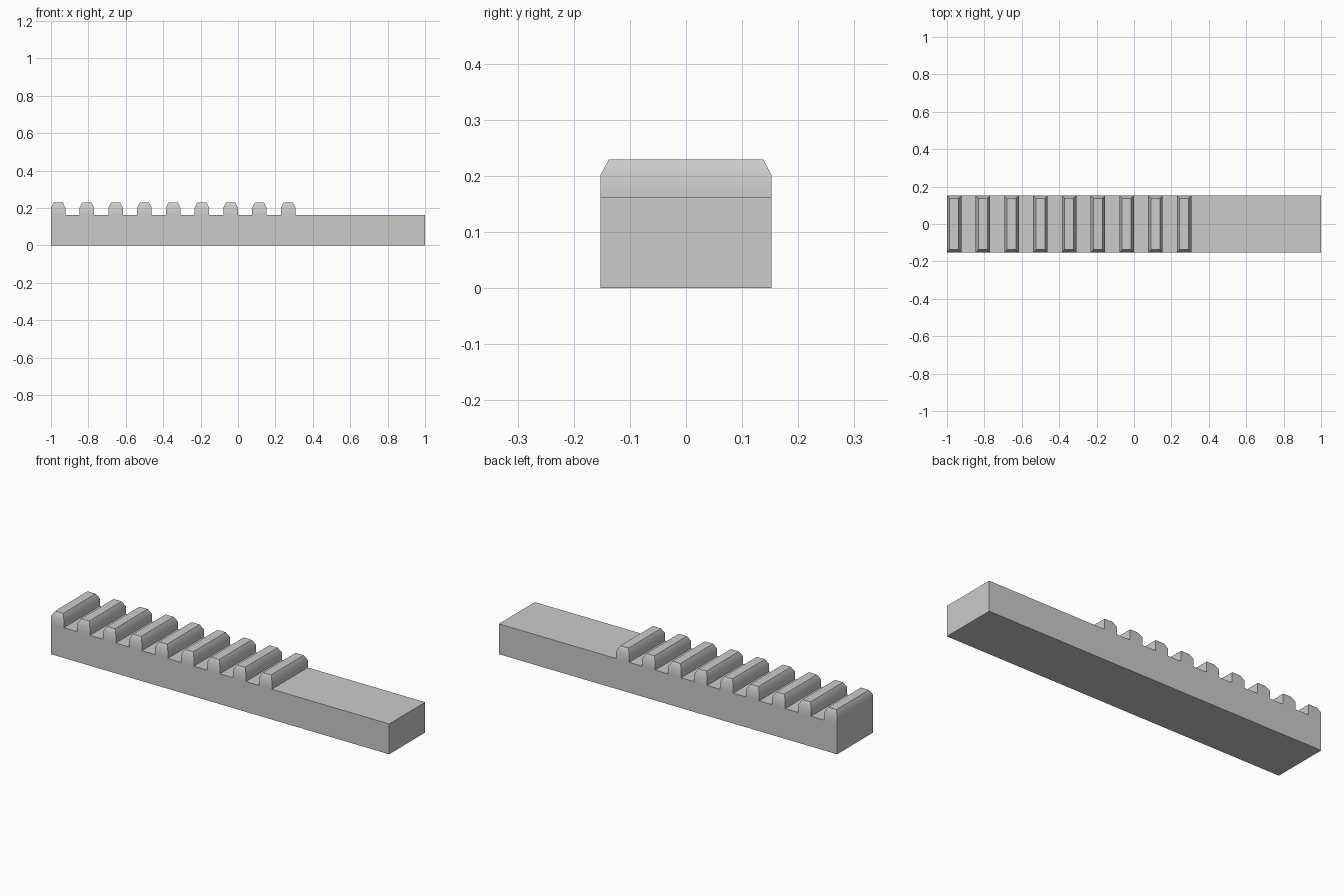
import bpy
import bmesh

if "Cube" in bpy.data.objects:
    bpy.data.objects.remove(bpy.data.objects["Cube"])

HALF_Y = 0.152
BAR_TOP, SHOULDER, CREST = 0.162, 0.202, 0.229
COUNT, PITCH, WIDTH = 9, 0.1537, 0.077
INSET = 0.0145

grey = bpy.data.materials.new("plain grey")
grey.use_nodes = True
colour = (0.6, 0.6, 0.6, 1)
grey.diffuse_color = colour
grey.node_tree.nodes["Principled BSDF"].inputs["Base Color"].default_value = colour

# Top strip of the bar, divided at the tooth edges
stations = []
for i in range(COUNT):
    start = -1 + i * PITCH
    stations += [start, start + WIDTH]
stations.append(1)

bm = bmesh.new()
rows = [[bm.verts.new((x, y, BAR_TOP)) for y in (-HALF_Y, HALF_Y)] for x in stations]
strip = [bm.faces.new((a[0], b[0], b[1], a[1])) for a, b in zip(rows, rows[1:])]
tooth_bases = strip[0::2]

# Bar body: sides hang from the strip's outline, closed by one bottom face
outline = [e for e in bm.edges if e.is_boundary]
low = bmesh.ops.extrude_edge_only(bm, edges=outline)["geom"]
for v in low:
    if isinstance(v, bmesh.types.BMVert):
        v.co.z = 0
bmesh.ops.holes_fill(bm, edges=[e for e in bm.edges if e.is_boundary])


def raise_face(face, z, inset):
    """Extrude a rectangular face up to z, drawing its sides in by inset."""
    new = bmesh.ops.extrude_discrete_faces(bm, faces=[face])["faces"][0]
    centre = new.calc_center_median()
    for v in new.verts:
        v.co.x -= inset if v.co.x > centre.x else -inset
        v.co.y -= inset if v.co.y > centre.y else -inset
        v.co.z = z
    return new


# Rack teeth: straight flanks, then a tapered crest
for base in tooth_bases:
    raise_face(raise_face(base, SHOULDER, 0), CREST, INSET)

bmesh.ops.recalc_face_normals(bm, faces=bm.faces)
mesh = bpy.data.meshes.new("toothed_bar")
bm.to_mesh(mesh)
bm.free()
mesh.materials.append(grey)
bar = bpy.data.objects.new("toothed_bar", mesh)
bpy.context.collection.objects.link(bar)

# Flanks blend softly into the tapers, other edges stay sharp
bpy.context.view_layer.objects.active = bar
bar.select_set(True)
bpy.ops.object.shade_smooth_by_angle(angle=0.5236)
